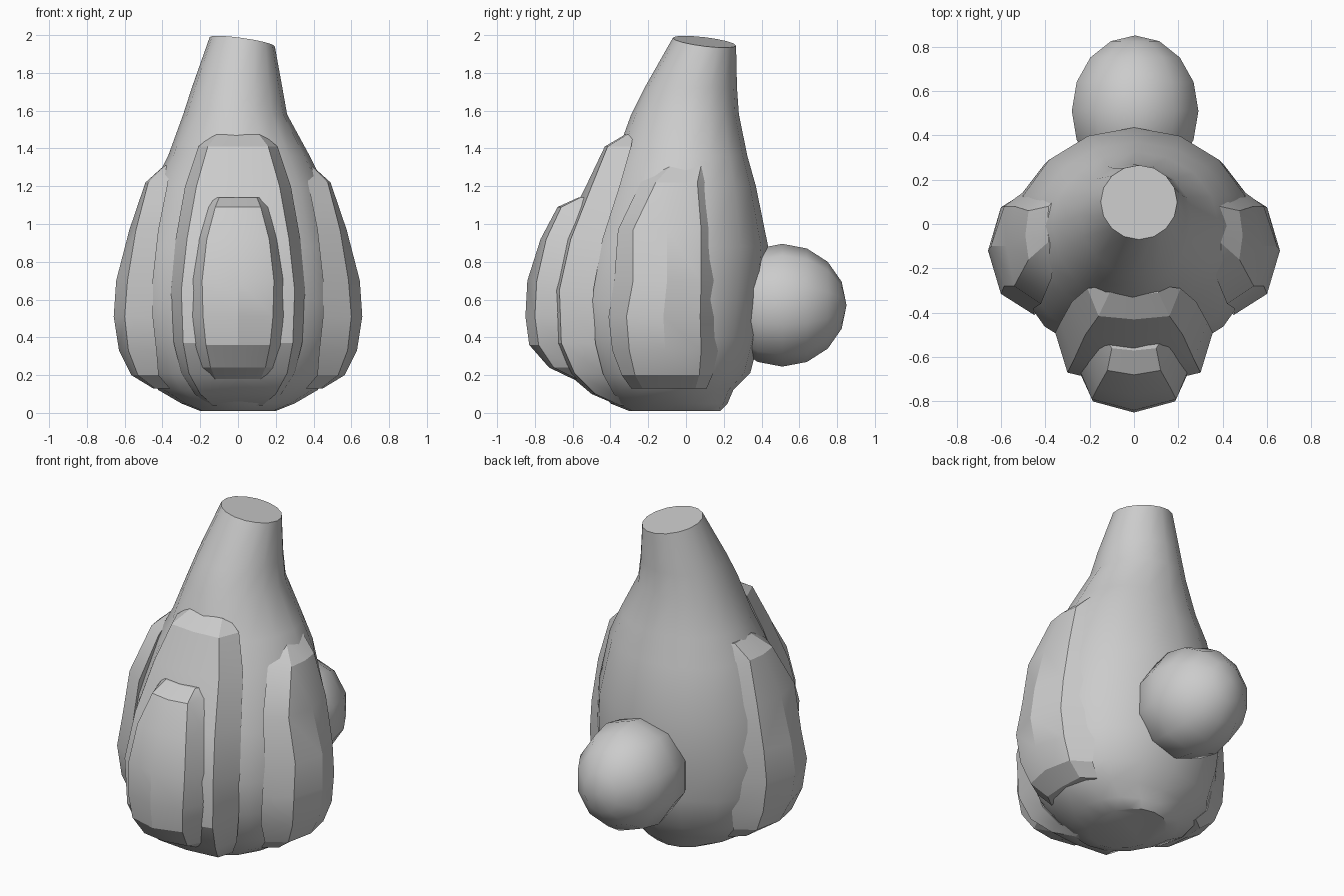
import bpy, bmesh, math
from mathutils import Vector, Matrix


def finish(obj, angle=32):
    bpy.ops.object.select_all(action='DESELECT')
    obj.select_set(True)
    bpy.context.view_layer.objects.active = obj
    bpy.ops.object.shade_smooth_by_angle(angle=math.radians(angle))


def make_object(name, bm, angle=32):
    bmesh.ops.recalc_face_normals(bm, faces=bm.faces)
    mesh = bpy.data.meshes.new(name)
    bm.to_mesh(mesh)
    bm.free()
    obj = bpy.data.objects.new(name, mesh)
    bpy.context.collection.objects.link(obj)
    finish(obj, angle)
    return obj


def loft(name, rings, angle=32):
    bm = bmesh.new()
    loops = [[bm.verts.new(p) for p in ring] for ring in rings]
    n = len(loops[0])
    for a, b in zip(loops, loops[1:]):
        for i in range(n):
            j = (i + 1) % n
            bm.faces.new((a[i], a[j], b[j], b[i]))
    bm.faces.new(loops[0])
    bm.faces.new(loops[-1])
    return make_object(name, bm, angle)


# Pear-shaped body: z, front y, back y, widest y, left x, right x
body_rows = [
    (0.01, -0.30, 0.18, -0.03, -0.20, 0.20),
    (0.05, -0.40, 0.22, -0.06, -0.30, 0.30),
    (0.12, -0.46, 0.25, -0.08, -0.42, 0.42),
    (0.21, -0.53, 0.34, -0.08, -0.50, 0.50),
    (0.40, -0.60, 0.39, -0.08, -0.55, 0.55),
    (0.60, -0.62, 0.415, -0.08, -0.57, 0.57),
    (0.88, -0.56, 0.435, -0.06, -0.54, 0.54),
    (1.20, -0.43, 0.37, -0.02, -0.45, 0.46),
    (1.36, -0.37, 0.325, 0.00, -0.37, 0.38),
    (1.58, -0.29, 0.28, 0.02, -0.29, 0.26),
    (1.72, -0.22, 0.27, 0.04, -0.245, 0.235),
    (1.965, -0.07, 0.265, 0.10, -0.15, 0.195),
]
SIDES = 16
rings = []
for k, (z, front, back, yc, left, right) in enumerate(body_rows):
    ring = []
    sides = SIDES
    for i in range(sides):
        a = 2 * math.pi * i / sides
        c, s = math.cos(a), math.sin(a)
        x = (left + right) / 2 + (right - left) / 2 * c
        y = yc + (back - yc if s > 0 else yc - front) * s
        # slanted neck opening
        tilt = 0
        if k == len(body_rows) - 1:
            tilt = -0.14 * (x - 0.02) - 0.12 * (y - 0.1)
        ring.append((x, y, z + tilt))
    rings.append(ring)
loft("body", rings)


# Raised plates: z, centre, half face width, half rim width, mid / edge / rim depth
def plate(name, rows, place):
    rings = []
    for z, c, inner, outer, mid, edge, rim in rows:
        profile = [(c - outer, rim), (c - inner, edge), (c, mid),
                   (c + inner, edge), (c + outer, rim)]
        rings.append([place(u, d, z) for u, d in profile])
    loft(name, rings, 25)


def to_front(u, d, z):
    return (u, -d, z)


plate("front_plate_large", [
    (1.475, 0, 0.11, 0.13, 0.32, 0.31, 0.28),
    (1.41, 0, 0.16, 0.21, 0.43, 0.415, 0.29),
    (1.20, 0, 0.22, 0.28, 0.53, 0.50, 0.35),
    (0.92, 0, 0.27, 0.33, 0.67, 0.61, 0.44),
    (0.65, 0, 0.30, 0.355, 0.74, 0.67, 0.49),
    (0.37, 0, 0.29, 0.34, 0.73, 0.66, 0.48),
    (0.21, 0, 0.26, 0.30, 0.63, 0.59, 0.44),
    (0.10, 0, 0.20, 0.23, 0.50, 0.48, 0.38),
    (0.04, 0, 0.13, 0.15, 0.36, 0.35, 0.30),
], to_front)

plate("front_plate_small", [
    (1.14, 0, 0.10, 0.14, 0.57, 0.56, 0.50),
    (1.09, 0, 0.12, 0.17, 0.68, 0.66, 0.52),
    (0.92, 0, 0.165, 0.21, 0.77, 0.74, 0.61),
    (0.70, 0, 0.19, 0.24, 0.84, 0.79, 0.67),
    (0.51, 0, 0.185, 0.24, 0.85, 0.80, 0.68),
    (0.36, 0, 0.17, 0.23, 0.83, 0.78, 0.66),
    (0.24, 0, 0.145, 0.20, 0.725, 0.70, 0.59),
    (0.18, 0, 0.12, 0.17, 0.60, 0.58, 0.52),
], to_front)

side_rows = [
    (1.31, 0.00, 0.08, 0.11, 0.39, 0.385, 0.36),
    (1.22, -0.05, 0.11, 0.19, 0.49, 0.475, 0.37),
    (0.97, -0.10, 0.18, 0.26, 0.575, 0.54, 0.42),
    (0.70, -0.10, 0.18, 0.28, 0.645, 0.585, 0.45),
    (0.51, -0.12, 0.195, 0.29, 0.658, 0.60, 0.45),
    (0.33, -0.11, 0.19, 0.28, 0.63, 0.58, 0.43),
    (0.20, -0.10, 0.17, 0.24, 0.565, 0.53, 0.42),
    (0.13, -0.09, 0.14, 0.20, 0.45, 0.44, 0.36),
]
for side, sign in (("right", 1), ("left", -1)):
    plate(side + "_plate", side_rows, lambda u, d, z, s=sign: (s * d, u, z))

# Rounded tail at the back
bm = bmesh.new()
bmesh.ops.create_uvsphere(bm, u_segments=10, v_segments=8, radius=1)
bm.transform(Matrix.Translation(Vector((0.005, 0.51, 0.57)))
             @ Matrix.Diagonal((0.30, 0.34, 0.325, 1))
             @ Matrix.Rotation(math.radians(90), 4, 'X'))
make_object("tail", bm, 60)
